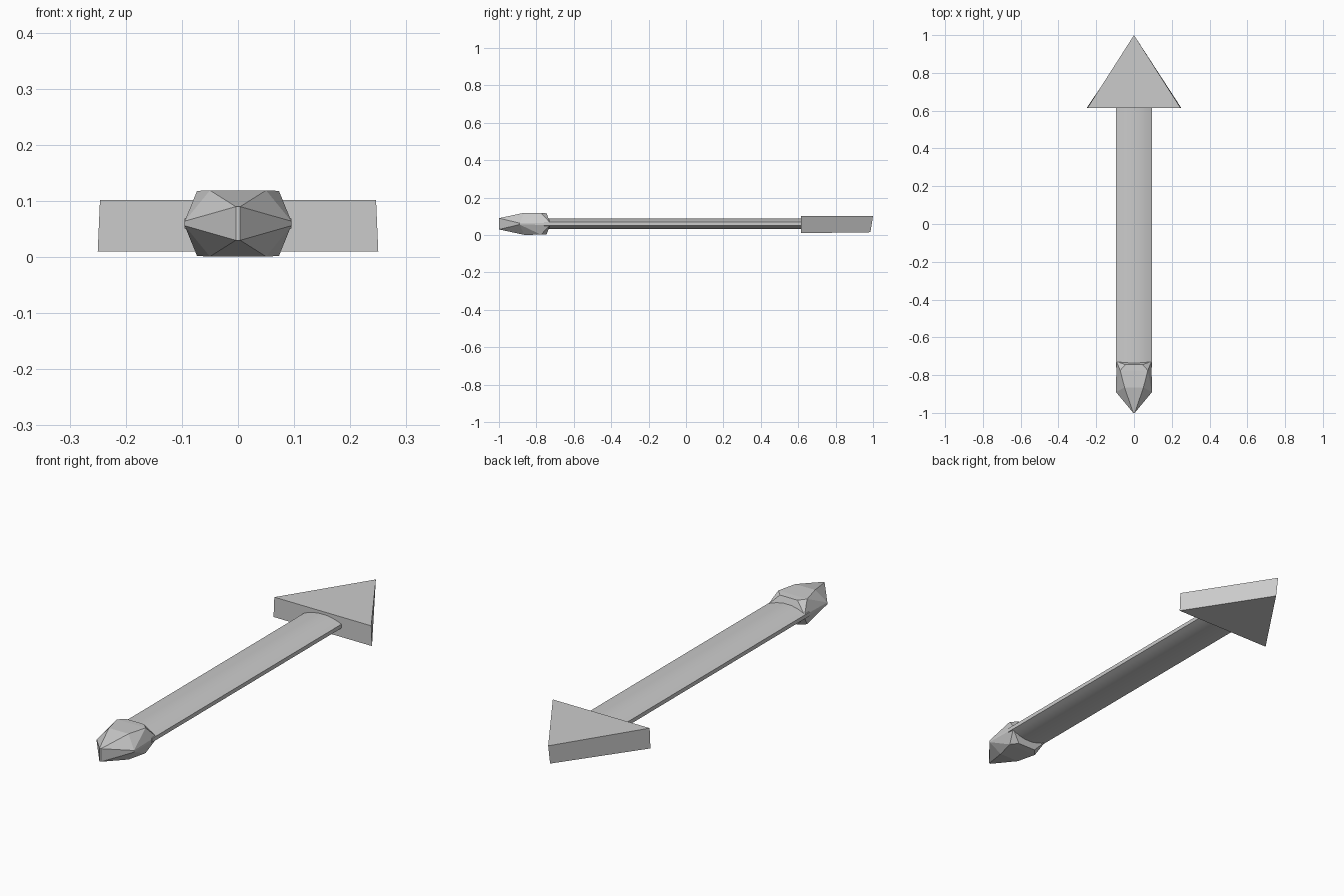
import bpy, bmesh

if "Cube" in bpy.data.objects:
    bpy.data.objects.remove(bpy.data.objects["Cube"])


def finish(bm, name):
    bmesh.ops.recalc_face_normals(bm, faces=bm.faces[:])
    mesh = bpy.data.meshes.new(name)
    bm.to_mesh(mesh)
    bm.free()
    obj = bpy.data.objects.new(name, mesh)
    bpy.context.collection.objects.link(obj)
    return obj


def loft(name, start, end):
    """Join two matching outlines and cap both ends."""
    bm = bmesh.new()
    a = [bm.verts.new(p) for p in start]
    b = [bm.verts.new(p) for p in end]
    bm.faces.new(a)
    bm.faces.new(b[::-1])
    n = len(a)
    for i in range(n):
        bm.faces.new((a[i], b[i], b[(i + 1) % n], a[(i + 1) % n]))
    return finish(bm, name)


# Triangular arrow head, very slightly tapered
loft("arrow_head",
     [(-0.25, 0.615, 0.01), (0.25, 0.615, 0.01), (0, 0.986, 0.015)],
     [(-0.246, 0.615, 0.102), (0.246, 0.615, 0.102), (0, 1.0, 0.102)])

# Flat shaft with arched top and bottom
MID = 0.06
quarter = [(0.095, 0.009), (0.075, 0.017), (0.05, 0.024), (0.02, 0.029)]
top = quarter + [(-x, z) for x, z in reversed(quarter)]
profile = top + [(-x, -z) for x, z in top]
shaft = loft("shaft",
             [(x, -0.76, MID + z) for x, z in profile],
             [(x, 0.63, MID + z) for x, z in profile])
bpy.context.view_layer.objects.active = shaft
shaft.select_set(True)
bpy.ops.object.shade_smooth_by_angle(angle=0.5)

# Faceted gem-like butt: hull of mirrored corner points (x, y, half height)
corners = [(0.004, -1.0, 0.03), (0.095, -0.89, 0.004), (0.093, -0.727, 0.006),
           (0.05, -0.865, 0.059), (0.073, -0.775, 0.058), (0.045, -0.745, 0.056)]
bm = bmesh.new()
for x, y, h in corners:
    for sx in (-1, 1):
        for sz in (-1, 1):
            bm.verts.new((sx * x, y, MID + sz * h))
bmesh.ops.convex_hull(bm, input=bm.verts[:])
finish(bm, "butt_gem")
